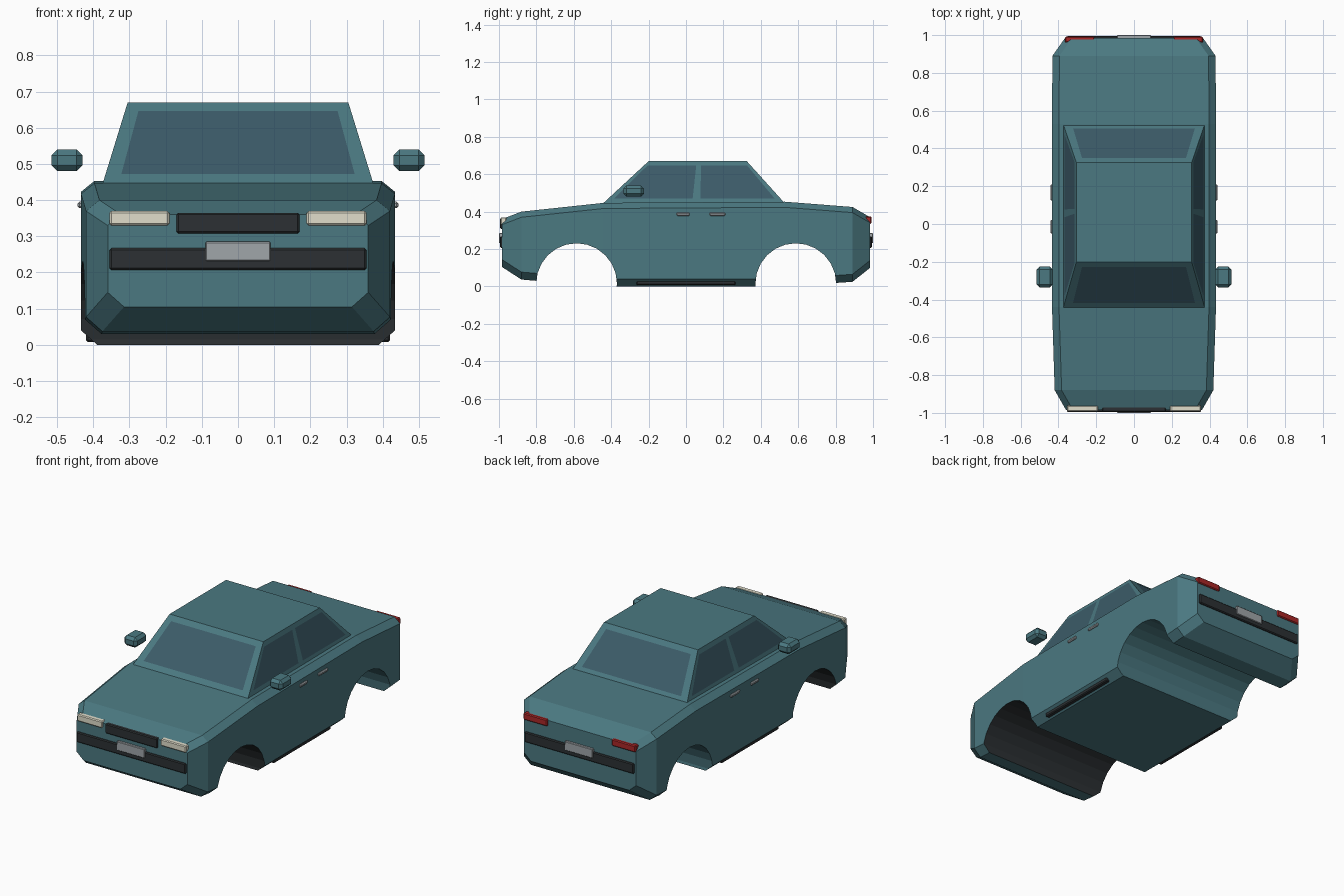
import bpy, bmesh
from math import pi
from mathutils import Vector

if "Cube" in bpy.data.objects:
    bpy.data.objects.remove(bpy.data.objects["Cube"])


def material(name, r, g, b):
    m = bpy.data.materials.new(name)
    m.diffuse_color = (r, g, b, 1)
    m.use_nodes = True
    m.node_tree.nodes["Principled BSDF"].inputs["Base Color"].default_value = m.diffuse_color
    return m


PAINT = material("teal_paint", 0.07, 0.19, 0.22)
GLASS = material("glass", 0.045, 0.105, 0.14)
DARK = material("dark_trim", 0.025, 0.03, 0.033)
LAMP = material("lamp", 0.75, 0.73, 0.6)
RED = material("red_lamp", 0.4, 0.02, 0.02)
METAL = material("grey_metal", 0.35, 0.38, 0.4)


def finish(name, bm, mat):
    bmesh.ops.recalc_face_normals(bm, faces=bm.faces)
    me = bpy.data.meshes.new(name)
    bm.to_mesh(me)
    bm.free()
    ob = bpy.data.objects.new(name, me)
    bpy.context.collection.objects.link(ob)
    me.materials.append(mat)
    return ob


def loft(name, rings, mat):
    bm = bmesh.new()
    rows = [[bm.verts.new(p) for p in ring] for ring in rings]
    n = len(rows[0])
    for a, b in zip(rows, rows[1:]):
        for i in range(n):
            j = (i + 1) % n
            bm.faces.new((a[i], a[j], b[j], b[i]))
    bm.faces.new(rows[0])
    bm.faces.new(rows[-1])
    return finish(name, bm, mat)


def box(name, x, y, z, mat, bevel=0.005, mirror=False):
    bm = bmesh.new()
    bmesh.ops.create_cube(bm, size=1)
    for v in bm.verts:
        v.co = Vector([(a + b) / 2 + c * (b - a) for (a, b), c in zip((x, y, z), v.co)])
    bmesh.ops.bevel(bm, geom=bm.edges[:], offset=bevel, segments=1, affect='EDGES')
    ob = finish(name, bm, mat)
    if mirror:
        ob.modifiers.new("mirror", 'MIRROR')
    return ob


# Body: chamfered section lofted along y (y, half width, bottom, top)
def section(y, w, zb, zt):
    half = [(w - 0.045, zb), (w, zb + 0.04), (w, zt - 0.03), (w - 0.037, zt)]
    return [(x, y, z) for x, z in half] + [(-x, y, z) for x, z in reversed(half)]


stations = [(-0.985, 0.36, 0.105, 0.36), (-0.88, 0.42, 0.037, 0.4),
            (-0.44, 0.434, 0, 0.447), (0.53, 0.434, 0, 0.453),
            (0.89, 0.432, 0.025, 0.425), (0.985, 0.365, 0.1, 0.37)]
body = loft("body", [section(*s) for s in stations], PAINT)

# Wheel arches cut through the body
for name, y, mat in (("front_arch_cutter", -0.585, DARK), ("rear_arch_cutter", 0.587, PAINT)):
    bpy.ops.mesh.primitive_cylinder_add(vertices=24, radius=0.216, depth=1.2,
                                        location=(0, y, 0.015), rotation=(0, pi / 2, 0))
    cutter = bpy.context.object
    cutter.name = name
    cutter.data.materials.append(mat)
    cutter.hide_render = True
    cutter.display_type = 'WIRE'
    cut = body.modifiers.new(name, 'BOOLEAN')
    cut.operation, cut.object, cut.solver = 'DIFFERENCE', cutter, 'EXACT'
    cut.material_mode = 'TRANSFER'


# Cabin
def rect(w, y0, y1, z):
    return [Vector(p) for p in ((-w, y0, z), (w, y0, z), (w, y1, z), (-w, y1, z))]


base, roof = rect(0.375, -0.445, 0.53, 0.443), rect(0.305, -0.2, 0.325, 0.67)
loft("cabin", [base, roof], PAINT)


# Windows: panels laid just proud of the sloped cabin sides
def window(name, side, u0, u1):
    a, b = base[side], base[(side + 1) % 4]
    d, c = roof[side], roof[(side + 1) % 4]
    out = (b - a).cross(d - a).normalized() * 0.002
    bm = bmesh.new()
    corners = ((u0, 0.12), (u1, 0.12), (u1, 0.89), (u0, 0.89))
    bm.faces.new([bm.verts.new(a.lerp(b, u).lerp(d.lerp(c, u), v) + out) for u, v in corners])
    me = bpy.data.meshes.new(name)
    bm.to_mesh(me)
    bm.free()
    me.materials.append(GLASS)
    ob = bpy.data.objects.new(name, me)
    bpy.context.collection.objects.link(ob)
    return ob


window("windshield", 0, 0.06, 0.94)
window("rear_window", 2, 0.06, 0.94)
for name, u0, u1 in (("front_side_window", 0.035, 0.49), ("rear_side_window", 0.535, 0.965)):
    window(name, 1, u0, u1).modifiers.new("mirror", 'MIRROR')

# Lamps, grille, bumpers and plates
box("headlight", (0.19, 0.355), (-0.992, -0.96), (0.33, 0.37), LAMP, mirror=True)
box("tail_light", (0.21, 0.365), (0.96, 0.992), (0.335, 0.375), RED, mirror=True)
box("grille", (-0.17, 0.17), (-0.994, -0.96), (0.308, 0.365), DARK)
for end, s in (("front", -1), ("rear", 1)):
    box(end + "_bumper", (-0.355, 0.355), sorted((s * 0.95, s * 0.995)), (0.207, 0.267), DARK)
    box(end + "_plate", (-0.09, 0.09), sorted((s * 0.97, s)), (0.232, 0.285), METAL, 0.003)

# Mirrors, door handles and sills
box("side_mirror", (0.43, 0.515), (-0.335, -0.225), (0.48, 0.54), PAINT, 0.016, True)
box("front_door_handle", (0.425, 0.443), (-0.05, 0.02), (0.378, 0.396), METAL, mirror=True)
box("rear_door_handle", (0.425, 0.443), (0.125, 0.21), (0.378, 0.396), METAL, mirror=True)
box("sill", (0.38, 0.42), (-0.265, 0.265), (0.008, 0.035), DARK, mirror=True)
